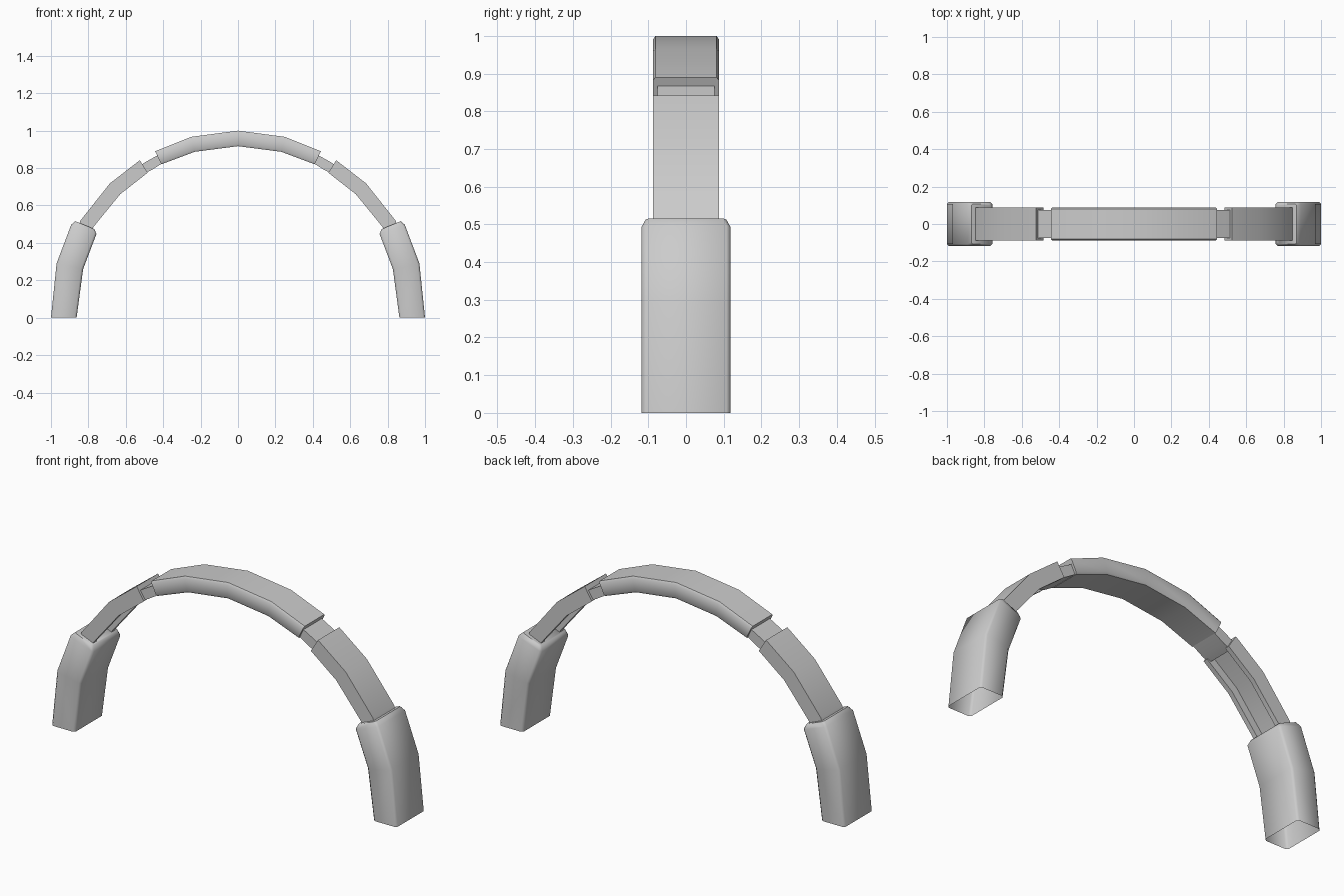
import bpy, bmesh
from mathutils import Vector

if "Cube" in bpy.data.objects:
    bpy.data.objects.remove(bpy.data.objects["Cube"])


def sweep(name, stations, section, mirror=True, cap_start=True):
    """Skin a cross-section along stations (outer_xz, inner_xz, half_width).
    section points are (depth 0 outer..1 inner, side -1..1)."""
    bm = bmesh.new()
    rings = []
    for outer, inner, half in stations:
        o, i = Vector(outer), Vector(inner)
        ring = []
        for depth, side in section:
            p = o.lerp(i, depth)
            ring.append(bm.verts.new((p.x, side * half, p.y)))
        rings.append(ring)
    n = len(section)
    for a, b in zip(rings, rings[1:]):
        for k in range(n):
            m = (k + 1) % n
            bm.faces.new((a[k], a[m], b[m], b[k]))
    if cap_start:
        bm.faces.new(rings[0])
    bm.faces.new(list(reversed(rings[-1])))
    bmesh.ops.recalc_face_normals(bm, faces=bm.faces)
    mesh = bpy.data.meshes.new(name)
    bm.to_mesh(mesh)
    bm.free()
    obj = bpy.data.objects.new(name, mesh)
    bpy.context.collection.objects.link(obj)
    if mirror:
        mod = obj.modifiers.new("mirror", 'MIRROR')
        mod.use_axis = (True, False, False)
        mod.use_clip = False
    bpy.ops.object.select_all(action='DESELECT')
    bpy.context.view_layer.objects.active = obj
    obj.select_set(True)
    bpy.ops.object.shade_smooth_by_angle(angle=0.82)
    return obj


def chamfered(d, s):
    """Rectangle section with chamfered corners."""
    return [(0, -1 + s), (0, 1 - s), (d, 1), (1 - d, 1),
            (1, 1 - s), (1, -1 + s), (1 - d, -1), (d, -1)]


# Side cups, open underneath, with a bevelled upper rim
sweep("side_cup", [
    ((1.0, 0), (0.863, 0), 0.118),
    ((0.97, 0.29), (0.828, 0.26), 0.118),
    ((0.892, 0.497), (0.757, 0.447), 0.118),
    ((0.87, 0.516), (0.768, 0.474), 0.107),
], chamfered(0.08, 0.09), cap_start=False)

# Side straps: channels open towards the inside of the arch
channel = [(0, -1), (0, 1), (1, 1), (1, 0.72), (0.5, 0.72),
           (0.5, -0.72), (1, -0.72), (1, -1)]
sweep("side_strap", [
    ((0.853, 0.49), (0.785, 0.46), 0.088),
    ((0.842, 0.52), (0.773, 0.485), 0.088),
    ((0.685, 0.718), (0.63, 0.66), 0.088),
    ((0.525, 0.842), (0.483, 0.775), 0.088),
], channel)

# Narrow sliders joining straps to the top band
sweep("slider", [
    ((0.53, 0.81), (0.505, 0.77), 0.076),
    ((0.49, 0.835), (0.465, 0.788), 0.076),
    ((0.40, 0.885), (0.378, 0.842), 0.076),
], [(0, -1), (0, 1), (1, 1), (1, -1)])

# Top band over the crown of the arch
right = [((0.443, 0.89), (0.41, 0.82), 0.088),
         ((0.25, 0.967), (0.232, 0.887), 0.088)]
left = [((-o[0], o[1]), (-i[0], i[1]), w) for o, i, w in reversed(right)]
sweep("top_band", right + [((0, 1.0), (0, 0.917), 0.088)] + left,
      chamfered(0.12, 0.08), mirror=False)
